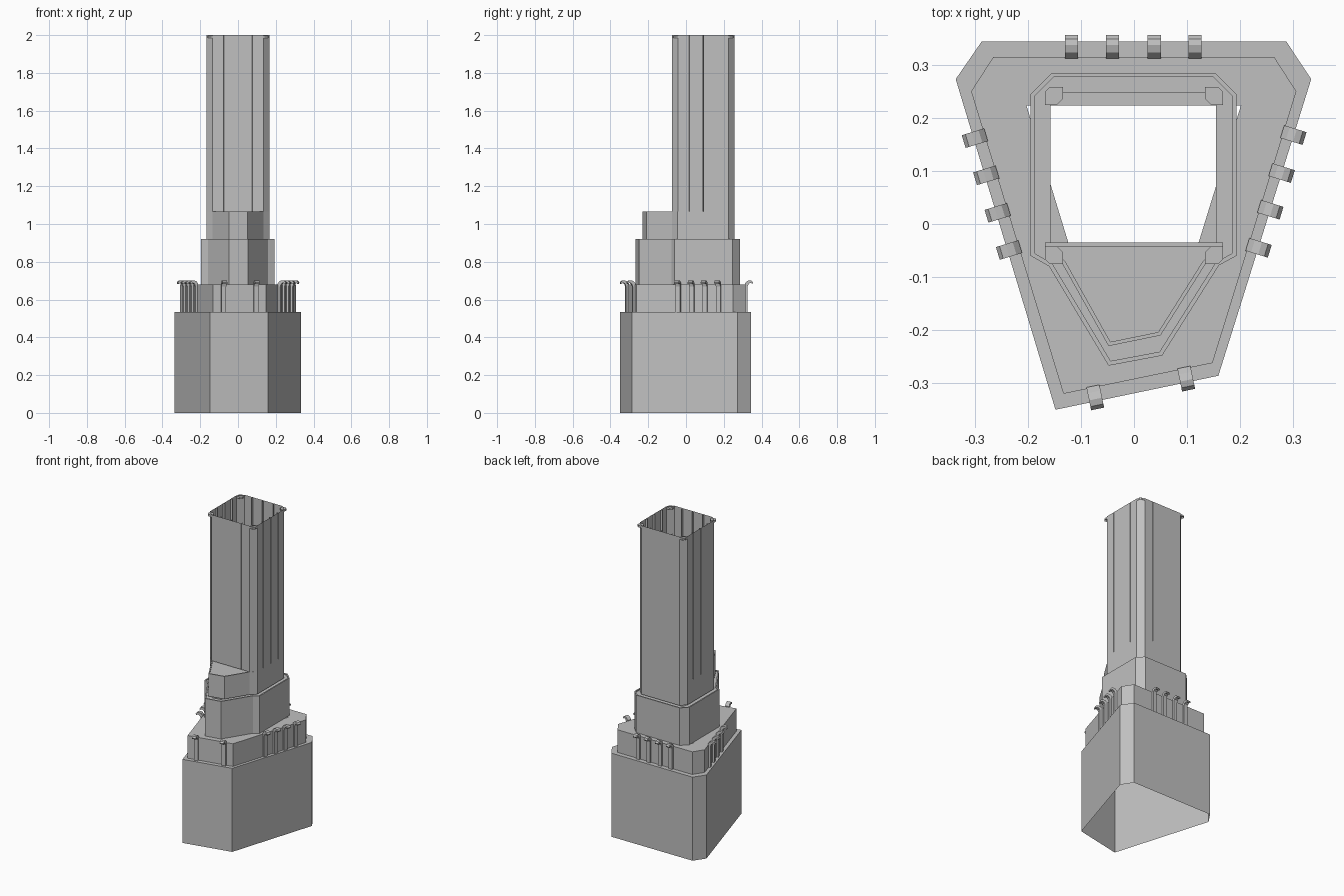
import bpy
from mathutils import Vector

cube = bpy.data.objects.get("Cube")
if cube:
    bpy.data.objects.remove(cube, do_unlink=True)

# One plain grey for the whole building
grey = bpy.data.materials.new("stone_grey")
grey.use_nodes = True
COLOUR = (0.53, 0.53, 0.53, 1)
grey.diffuse_color = COLOUR
grey.node_tree.nodes["Principled BSDF"].inputs["Base Color"].default_value = COLOUR


def make(name, verts, faces):
    mesh = bpy.data.meshes.new(name)
    mesh.from_pydata(verts, [], faces)
    mesh.materials.append(grey)
    obj = bpy.data.objects.new(name, mesh)
    bpy.context.collection.objects.link(obj)
    return obj


def inset(plan, d):
    """Mitred inward offset of an anticlockwise plan."""
    pts = [Vector(p) for p in plan]
    out = []
    for i, p in enumerate(pts):
        a = (p - pts[i - 1]).normalized()
        b = (pts[(i + 1) % len(pts)] - p).normalized()
        na, nb = Vector((-a.y, a.x)), Vector((-b.y, b.x))
        out.append(p + (na + nb) * d / (1 + na.dot(nb)))
    return out


def loft(name, rings, cap=False):
    """Skin a stack of (plan, height) rings; open below, optionally capped."""
    n = len(rings[0][0])
    verts = [(p[0], p[1], z) for plan, z in rings for p in plan]
    faces = [(r * n + i, r * n + (i + 1) % n, (r + 1) * n + (i + 1) % n, (r + 1) * n + i)
             for r in range(len(rings) - 1) for i in range(n)]
    if cap:
        faces.append(tuple(range((len(rings) - 1) * n, len(rings) * n)))
    return make(name, verts, faces)


# Plans, anticlockwise from the front left of the sheet
base_plan = [(-.148, -.35), (.159, -.286), (.334, .273), (.287, .344), (-.287, .344), (-.336, .273)]
podium_plan = [(-.133, -.32), (.148, -.262), (.306, .25), (.264, .315), (-.265, .315), (-.307, .25)]
lower_plan = [(-.048, -.267), (.053, -.248), (.16, -.078), (.193, -.06), (.193, .245),
              (.153, .285), (-.155, .285), (-.195, .245), (-.195, -.06), (-.16, -.08)]
upper_plan = [(-.048, -.23), (.05, -.21), (.135, -.075), (.168, -.045), (.168, .225),
              (.135, .258), (-.135, .258), (-.168, .225), (-.168, -.045), (-.135, -.075)]
BASE, PODIUM, LOWER, UPPER, TOP = .535, .68, .92, 1.065, 2.0

# Stepped tiers, hollow, with ledges open in the middle
loft("base_block", [(base_plan, 0), (base_plan, BASE), (inset(base_plan, .045), BASE)])
loft("podium", [(podium_plan, BASE), (podium_plan, PODIUM), (inset(podium_plan, .092), PODIUM)])
lip = inset(lower_plan, .008)
loft("lower_tier", [(lower_plan, PODIUM), (lower_plan, LOWER), (lip, LOWER),
                    (lip, LOWER - .006), (inset(lower_plan, .038), LOWER - .006)])
loft("upper_tier", [(upper_plan, LOWER), (upper_plan, UPPER)])

# Roof over the front bay of the upper tier
bay = upper_plan[:4] + [(.168, -.035), (-.168, -.035)] + upper_plan[-2:]
bay_lip = inset(bay, .007)
loft("front_bay_roof", [(bay, UPPER), (bay_lip, UPPER), (bay_lip, UPPER - .005)], cap=True)

# Tall open shaft: chamfered corners, narrow grooves between wall panels
corners = [(-.135, -.075), (.135, -.075), (.168, -.042), (.168, .225),
           (.135, .258), (-.135, .258), (-.168, .225), (-.168, -.042)]
shaft_plan = []
for i, c in enumerate(corners):
    a, b = Vector(c), Vector(corners[(i + 1) % 8])
    shaft_plan.append(a)
    if i % 2 == 0:
        along = (b - a).normalized()
        inward = Vector((-along.y, along.x))
        mid = (a + b) / 2
        for k in (-1, 0, 1):
            seam = mid + along * .075 * k
            shaft_plan += [seam - along * .001, seam + inward * .013, seam + along * .001]
loft("tower_shaft", [(shaft_plan, UPPER), (shaft_plan, TOP)])

# Small caps on the corners of the shaft
for name, sx, y, sy in (("back_left", 1, .258, 1), ("back_right", -1, .258, 1),
                        ("front_left", 1, -.075, -1), ("front_right", -1, -.075, -1)):
    outline = [(0, -.034), (0, -.009), (-.009, 0), (-.034, 0), (-.034, -.022), (-.022, -.034)]
    plan = [(sx * (.168 + u), y + sy * v) for u, v in outline]
    if sx * sy < 0:
        plan.reverse()
    loft("corner_cap_" + name, [(plan, TOP - .016), (plan, TOP - .004)], cap=True)

# Hooked ribs around the podium: upright with a tip curling outwards
RIB = [(-.003, BASE), (.011, BASE), (.011, .668), (.016, .682), (.026, .689), (.038, .683),
       (.041, .69), (.034, .699), (.022, .702), (.008, .698), (-.003, .685)]


def rib(name, centre, normal):
    n = Vector((normal[0], normal[1], 0)).normalized()
    side = Vector((-n.y, n.x, 0)) * .0125
    foot = Vector((centre[0], centre[1], 0))
    k = len(RIB)
    verts = [foot + n * d + side * s + Vector((0, 0, z)) for s in (1, -1) for d, z in RIB]
    faces = [tuple(range(k)), tuple(range(2 * k - 1, k - 1, -1))]
    faces += [(i, i + k, (i + 1) % k + k, (i + 1) % k) for i in range(k)]
    make(name, verts, faces)


# wall index on the podium, then the fractions along it that carry a rib
walls = (("front", 0, (.2, .81)),
         ("left", 1, (.435, .575, .71, .85)),
         ("back", 3, (.282, .427, .576, .722)),
         ("right", 5, (.145, .268, .392, .515)))
for label, i, fractions in walls:
    a, b = Vector(podium_plan[i]), Vector(podium_plan[(i + 1) % 6])
    d = b - a
    for j, t in enumerate(fractions):
        rib(f"{label}_rib_{j + 1}", a + d * t, (d.y, -d.x))
